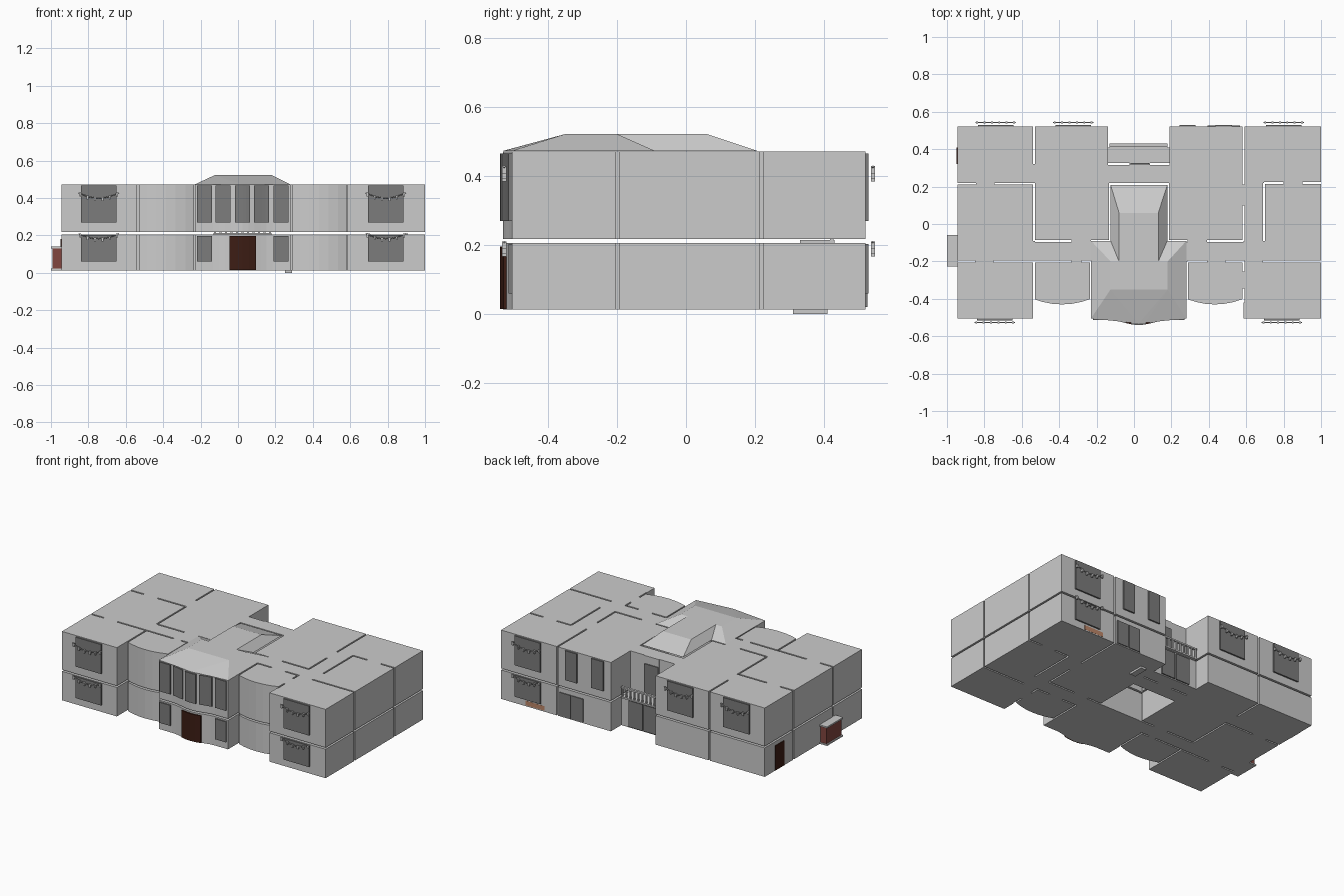
import bpy, bmesh, math
from mathutils import Vector

if "Cube" in bpy.data.objects:
    bpy.data.objects.remove(bpy.data.objects["Cube"])


def material(name, r, g, b):
    m = bpy.data.materials.new(name)
    m.diffuse_color = (r, g, b, 1)
    m.use_nodes = True
    m.node_tree.nodes["Principled BSDF"].inputs["Base Color"].default_value = m.diffuse_color
    return m


GLASS = material("dark_glass", 0.2, 0.2, 0.2)
WOOD = material("dark_wood", 0.045, 0.012, 0.007)
BRICK = material("red_brick", 0.22, 0.06, 0.05)
ORANGE = material("orange_tile", 0.5, 0.24, 0.14)


def finish(bm, name, mat=None):
    bmesh.ops.recalc_face_normals(bm, faces=bm.faces)
    me = bpy.data.meshes.new(name)
    bm.to_mesh(me)
    bm.free()
    if mat:
        me.materials.append(mat)
    ob = bpy.data.objects.new(name, me)
    bpy.context.collection.objects.link(ob)
    return ob


def add_box(bm, x0, x1, y0, y1, z0, z1):
    vs = bmesh.ops.create_cube(bm, size=1)["verts"]
    for v in vs:
        v.co = Vector(((x0 + x1) / 2 + v.co.x * (x1 - x0),
                       (y0 + y1) / 2 + v.co.y * (y1 - y0),
                       (z0 + z1) / 2 + v.co.z * (z1 - z0)))


def box(name, dims, mat=None):
    bm = bmesh.new()
    add_box(bm, *dims)
    return finish(bm, name, mat)


def prism(name, pts, z0, z1, mat=None):
    bm = bmesh.new()
    f = bm.faces.new([bm.verts.new((x, y, z0)) for x, y in pts])
    r = bmesh.ops.extrude_face_region(bm, geom=[f])
    for v in r["geom"]:
        if isinstance(v, bmesh.types.BMVert):
            v.co.z = z1
    return finish(bm, name, mat)


# Curved fronts of the facade
def bow(x):
    t = (x - 0.025) / 0.16
    return -0.505 - (0.026 * 0.5 * (1 + math.cos(math.pi * t)) if abs(t) < 1 else 0)


def bay(x0, x1):
    return [(x0 + (x1 - x0) * i / 6, -0.4 - 0.03 * (1 - (i / 3 - 1) ** 2)) for i in range(7)]


CENTRE = [(-0.23 + 0.51 * i / 16, bow(-0.23 + 0.51 * i / 16)) for i in range(17)]
FRONT = ([(-0.945, -0.505), (-0.54, -0.505)] + bay(-0.54, -0.23) + CENTRE
         + bay(0.28, 0.585) + [(0.585, -0.505), (1.0, -0.505)])


def storey(name, recess, z0, z1):
    back = [(1.0, 0.52), (0.19, 0.52), (0.19, recess), (-0.14, recess), (-0.14, 0.52), (-0.945, 0.52)]
    return prism(name, FRONT + back, z0, z1)


lower = storey("ground_floor_rooms", 0.41, 0.013, 0.206)
upper = storey("upper_floor_rooms", 0.32, 0.217, 0.472)

# Wall gaps between rooms: runs along x (y, x0, x1) and along y (x, y0, y1)
ALONG_X = [(0.215, -0.96, -0.845), (0.215, -0.745, -0.53), (-0.09, -0.53, -0.335), (-0.09, -0.23, -0.12),
           (-0.2, -0.96, -0.85), (-0.2, -0.75, -0.335), (-0.2, -0.28, -0.22), (-0.2, 0.285, 0.39),
           (-0.2, 0.49, 0.59), (-0.2, 0.69, 1.02), (-0.09, 0.39, 0.585), (-0.09, 0.17, 0.285),
           (0.22, 0.695, 0.8), (0.22, 0.9, 1.02), (0.32, -0.14, -0.025), (0.32, 0.085, 0.19)]
ALONG_Y = [(-0.535, 0.32, 0.54), (-0.535, -0.09, 0.21), (-0.535, -0.41, -0.2), (-0.23, -0.41, -0.2),
           (0.285, -0.41, -0.2), (0.585, -0.255, -0.2), (0.585, -0.42, -0.345), (0.585, -0.09, 0.1),
           (0.585, 0.21, 0.54), (0.695, -0.09, 0.22)]
bm = bmesh.new()
for y, a, b in ALONG_X:
    add_box(bm, a, b, y - 0.005, y + 0.005, -0.1, 0.6)
for x, a, b in ALONG_Y:
    add_box(bm, x - 0.005, x + 0.005, a, b, -0.1, 0.6)
add_box(bm, -0.135, 0.187, -0.093, 0.218, -0.1, 0.6)   # open stair hall
cutter = finish(bm, "wall_gap_cutter")
cutter.hide_render = True
cutter.hide_viewport = False
cutter.display_type = 'WIRE'
for ob in (lower, upper):
    m = ob.modifiers.new("wall_gaps", 'BOOLEAN')
    m.object = cutter
    m.operation = 'DIFFERENCE'
    m.solver = 'EXACT'
    m.use_self = True


# Raised hipped roofs, open underneath
def hip_roof(name, base, top):
    bm = bmesh.new()
    for pts, z in ((base, 0.473), (top, 0.522)):
        for x, y in pts:
            bm.verts.new((x, y, z))
    bmesh.ops.convex_hull(bm, input=bm.verts)
    bmesh.ops.delete(bm, geom=[f for f in bm.faces if f.normal.z < -0.9], context='FACES')
    return finish(bm, name)


def rect(x0, x1, y0, y1):
    return [(x0, y0), (x1, y0), (x1, y1), (x0, y1)]


hip_roof("front_hip_roof", CENTRE + [(0.28, -0.09), (-0.23, -0.09)], rect(-0.125, 0.18, -0.35, -0.2))
hip_roof("hall_hip_roof", rect(-0.125, 0.178, -0.2, 0.208), rect(-0.08, 0.13, -0.2, 0.06))

# Windows with swagged curtain poles
def window(x, wall, z0, z1, s, pole, half=0.095):
    ya, yb = sorted((wall, wall + s * 0.01))
    box("window", (x - half, x + half, ya, yb, z0, z1), GLASS)
    if not pole:
        return
    y = wall + s * 0.022
    sag = lambda t: pole + 0.028 * t * t
    cu = bpy.data.curves.new("curtain_pole", 'CURVE')
    cu.dimensions = '3D'
    cu.bevel_depth = 0.003
    cu.bevel_resolution = 1
    cu.use_fill_caps = True
    sp = cu.splines.new('POLY')
    sp.points.add(8)
    for i, p in enumerate(sp.points):
        t = i / 4 - 1
        p.co = (x + 0.107 * t, y, sag(t), 1)
    bpy.context.collection.objects.link(bpy.data.objects.new("curtain_pole", cu))
    bm = bmesh.new()
    for i in range(6):
        t = (i / 2.5 - 1) * 0.92
        px = x + 0.107 * t
        add_box(bm, px - 0.005, px + 0.005, y - 0.006, y + 0.006, sag(t) - 0.016, sag(t) + 0.005)
    finish(bm, "curtain_rings")


UP, LOW = (0.27, 0.466), (0.06, 0.203)
for x in (-0.745, 0.79):
    window(x, -0.505, *UP, -1, 0.4)
    window(x, -0.505, *LOW, -1, 0.182)
for x in (-0.74, -0.325, 0.8):
    window(x, 0.52, *UP, 1, 0.4)
window(0.8, 0.52, *LOW, 1, 0.182)
for x in (0.285, 0.48):
    window(x, 0.52, *UP, 1, None, 0.043)


# Bowed glazing and front door following the centre facade
def bowed_panel(name, x0, x1, z0, z1, mat):
    xs = [x0 + (x1 - x0) * i / 4 for i in range(5)]
    pts = [(x, bow(x) - 0.009) for x in xs] + [(x, bow(x) + 0.004) for x in reversed(xs)]
    prism(name, pts, z0, z1, mat)


for x in (-0.18, -0.079, 0.023, 0.126, 0.23):
    bowed_panel("front_window", x - 0.04, x + 0.04, *UP, GLASS)
for x in (-0.18, 0.23):
    bowed_panel("front_window", x - 0.04, x + 0.04, 0.06, 0.197, GLASS)
bowed_panel("front_door", -0.045, 0.095, 0.015, 0.196, WOOD)

# Rear and side doors
for x in (0.435, 0.525):
    box("sliding_door", (x - 0.042, x + 0.042, 0.519, 0.526, 0.02, 0.175), GLASS)
for x in (-0.03, 0.08):
    box("terrace_door", (x - 0.05, x + 0.05, 0.409, 0.418, 0.02, 0.195), GLASS)
box("balcony_door", (-0.02, 0.08, 0.318, 0.326, 0.222, 0.42), GLASS)
box("side_door", (-0.949, -0.944, 0.32, 0.41, 0.015, 0.18), WOOD)

# Balcony with balusters
box("balcony_slab", (-0.13, 0.18, 0.33, 0.43, 0.204, 0.214))
bm = bmesh.new()
add_box(bm, -0.13, 0.18, 0.415, 0.43, 0.27, 0.28)
for i in range(11):
    x = -0.122 + i * 0.0294
    add_box(bm, x - 0.005, x + 0.005, 0.418, 0.428, 0.213, 0.271)
finish(bm, "balcony_railing")

# Brick chimney breast with cap and hearth, rear step and tile panels
box("brick_breast", (-0.992, -0.943, -0.22, -0.065, 0.022, 0.13), BRICK)
box("breast_cap", (-1.0, -0.943, -0.228, -0.058, 0.13, 0.14))
box("breast_base", (-1.0, -0.943, -0.228, -0.058, 0.013, 0.022))
box("rear_step", (0.25, 0.29, 0.31, 0.41, 0.0, 0.014))
box("rear_tile_panel", (0.68, 0.82, 0.515, 0.521, 0.02, 0.05), ORANGE)
